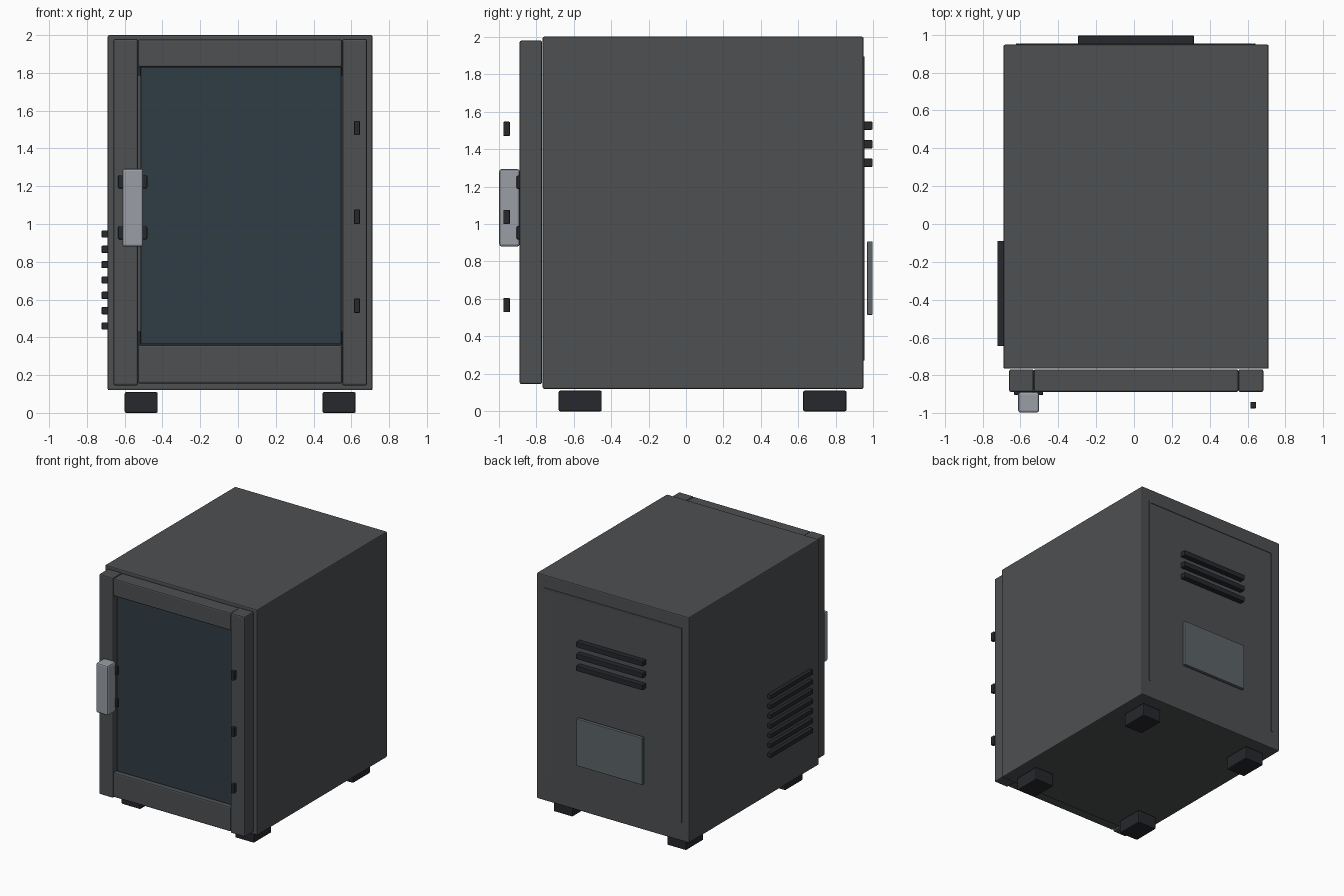
import bpy
import bmesh

if "Cube" in bpy.data.objects:
    bpy.data.objects.remove(bpy.data.objects["Cube"])


def material(name, rgb):
    m = bpy.data.materials.new(name)
    m.diffuse_color = (*rgb, 1)
    m.use_nodes = True
    m.node_tree.nodes["Principled BSDF"].inputs["Base Color"].default_value = m.diffuse_color
    return m


BODY = material("charcoal_paint", (0.075, 0.08, 0.083))
GLASS = material("dark_glass", (0.03, 0.046, 0.06))
BLACK = material("black_rubber", (0.02, 0.021, 0.026))
METAL = material("brushed_metal", (0.32, 0.34, 0.38))
PLATE = material("plate_grey", (0.11, 0.13, 0.14))


def box(name, x, y, z, mat, bevel=0.006):
    """Bevelled box from its (min, max) range on each axis."""
    bm = bmesh.new()
    bmesh.ops.create_cube(bm, size=1)
    for v in bm.verts:
        v.co = [r[0] + (c + 0.5) * (r[1] - r[0]) for c, r in zip(v.co, (x, y, z))]
    me = bpy.data.meshes.new(name)
    bm.to_mesh(me)
    bm.free()
    me.materials.append(mat)
    ob = bpy.data.objects.new(name, me)
    bpy.context.collection.objects.link(ob)
    if bevel:
        mod = ob.modifiers.new("edge_bevel", 'BEVEL')
        mod.width = bevel
        mod.segments = 2
    return ob


# Cabinet
box("cabinet_body", (-0.69, 0.712), (-0.765, 0.948), (0.12, 2.0), BODY, 0.008)

# Door frame
DOOR_Y = (-0.888, -0.768)
box("door_stile_left", (-0.66, -0.53), DOOR_Y, (0.145, 1.98), BODY, 0.01)
box("door_stile_right", (0.552, 0.684), DOOR_Y, (0.145, 1.98), BODY, 0.01)
box("door_rail_top", (-0.53, 0.552), DOOR_Y, (1.83, 1.977), BODY, 0.01)
box("door_rail_bottom", (-0.53, 0.552), DOOR_Y, (0.155, 0.36), BODY, 0.01)

# Door window and the seals behind it
box("door_glass", (-0.515, 0.547), (-0.86, -0.83), (0.365, 1.83), GLASS, 0.003)
box("window_seal_top", (-0.53, 0.552), (-0.83, -0.775), (1.785, 1.83), BLACK, 0)
box("window_seal_bottom", (-0.53, 0.552), (-0.83, -0.775), (0.36, 0.43), BLACK, 0)

# Handle with two mounts
box("door_handle", (-0.612, -0.502), (-0.997, -0.888), (0.88, 1.293), METAL, 0.012)
for i, z in enumerate((0.953, 1.223)):
    box(f"handle_mount_{i + 1}", (-0.635, -0.48), (-0.905, -0.88), (z - 0.035, z + 0.035), BLACK, 0.008)

# Hinge pins
for i, z in enumerate((0.567, 1.038, 1.508)):
    box(f"hinge_pin_{i + 1}", (0.615, 0.645), (-0.975, -0.94), (z - 0.038, z + 0.038), BLACK, 0.004)

# Feet
for side, x in (("left", (-0.6, -0.425)), ("right", (0.447, 0.623))):
    for end, y in (("front", (-0.68, -0.45)), ("back", (0.625, 0.857))):
        box(f"foot_{end}_{side}", x, y, (0.0, 0.11), BLACK, 0.008)

# Side vent slats on the left
for i in range(7):
    z = 0.46 + i * 0.0812
    box(f"side_vent_slat_{i + 1}", (-0.722, -0.688), (-0.645, -0.09), (z - 0.019, z + 0.019), BLACK, 0.004)

# Back vent slats and plain plate
for i in range(3):
    z = 1.327 + i * 0.099
    box(f"back_vent_slat_{i + 1}", (-0.296, 0.317), (0.948, 0.996), (z - 0.022, z + 0.022), BLACK, 0.005)
box("back_plate", (-0.293, 0.314), (0.967, 0.996), (0.515, 0.907), PLATE, 0.004)

# Thin seam trim around the back panel
TRIM_Y = (0.94, 0.953)
box("back_trim_left", (-0.625, -0.607), TRIM_Y, (0.27, 1.895), BODY, 0.002)
box("back_trim_right", (0.625, 0.643), TRIM_Y, (0.27, 1.895), BODY, 0.002)
box("back_trim_top", (-0.607, 0.625), TRIM_Y, (1.877, 1.895), BODY, 0.002)
